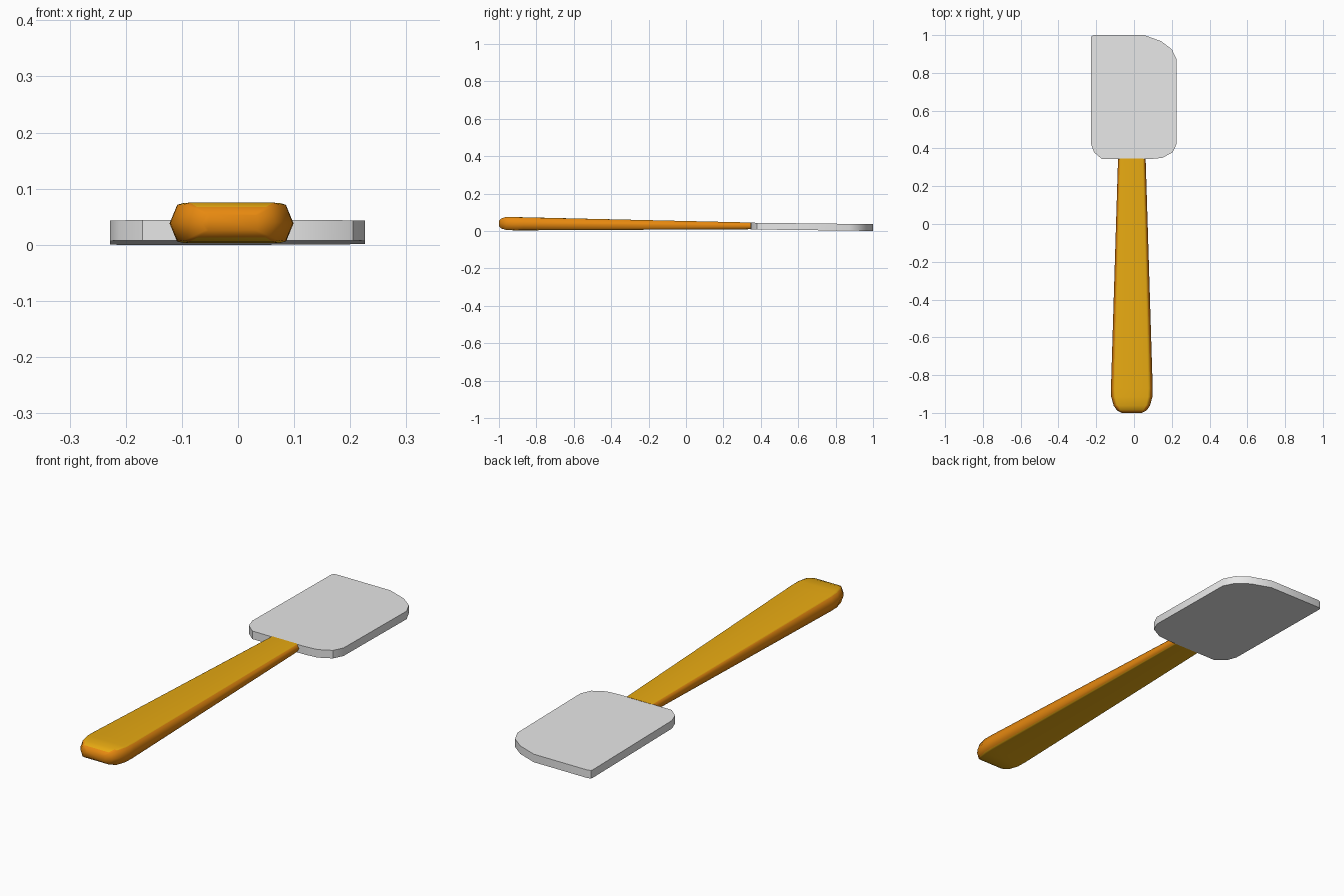
import bpy, bmesh

if "Cube" in bpy.data.objects:
    bpy.data.objects.remove(bpy.data.objects["Cube"])


def material(name, rgb):
    m = bpy.data.materials.new(name)
    m.diffuse_color = (*rgb, 1)
    m.use_nodes = True
    m.node_tree.nodes["Principled BSDF"].inputs["Base Color"].default_value = m.diffuse_color
    return m


grey = material("light grey", (0.8, 0.8, 0.8))
ochre = material("ochre", (0.8, 0.40, 0.006))
orange = material("orange", (0.8, 0.25, 0.005))


def finish(name, bm, mats):
    bmesh.ops.recalc_face_normals(bm, faces=bm.faces)
    me = bpy.data.meshes.new(name)
    bm.to_mesh(me)
    bm.free()
    ob = bpy.data.objects.new(name, me)
    bpy.context.collection.objects.link(ob)
    for m in mats:
        me.materials.append(m)
    return ob


def smooth(ob, degrees):
    bpy.ops.object.select_all(action='DESELECT')
    ob.select_set(True)
    bpy.context.view_layer.objects.active = ob
    bpy.ops.object.shade_smooth_by_angle(angle=degrees * 3.14159 / 180)


# Blade: flat outline with one square and one sweeping corner, tilted down to the tip
outline = [(-0.228, 0.985), (-0.225, 0.995), (-0.212, 1.0), (0.055, 1.0),
           (0.145, 0.967), (0.2, 0.925), (0.226, 0.872), (0.226, 0.425),
           (0.205, 0.38), (0.15, 0.35), (0.09, 0.344), (-0.17, 0.344),
           (-0.212, 0.38), (-0.228, 0.425)]
bm = bmesh.new()
low, high = [], []
for x, y in outline:
    z = 0.008 * (1 - y) / 0.656
    low.append(bm.verts.new((x, y, z)))
    high.append(bm.verts.new((x, y, z + 0.036)))
bm.faces.new(low)
bm.faces.new(high)
for i in range(len(outline)):
    j = (i + 1) % len(outline)
    bm.faces.new((low[i], low[j], high[j], high[i]))
smooth(finish("blade", bm, [grey]), 35)

# Handle: six-sided section with softened corners, lofted along y
section = [(1, 0), (0.88, 0.92), (0.78, 1), (-0.78, 1), (-0.88, 0.92),
           (-1, 0), (-0.88, -0.92), (-0.78, -1), (0.78, -1), (0.88, -0.92)]
# y, half width, bottom z, top z
stations = [(-1.0, 0.052, 0.025, 0.054), (-0.987, 0.078, 0.013, 0.067),
            (-0.962, 0.096, 0.005, 0.075), (-0.915, 0.109, 0.003, 0.0745),
            (-0.87, 0.1105, 0.0032, 0.073), (0.347, 0.073, 0.009, 0.045)]
bm = bmesh.new()
rings = []
for y, w, lo, hi in stations:
    mid, h = (lo + hi) / 2, (hi - lo) / 2
    rings.append([bm.verts.new((-0.0115 + u * w, y, mid + v * h)) for u, v in section])
n = len(section)
for a, b in zip(rings, rings[1:]):
    for i in range(n):
        j = (i + 1) % n
        bm.faces.new((a[i], a[j], b[j], b[i]))
bm.faces.new(rings[0])
bm.faces.new(rings[-1])
handle = finish("handle", bm, [ochre, orange])
# Broad top and bottom are ochre, sides and butt end are orange
for p in handle.data.polygons:
    p.material_index = 0 if abs(p.normal.z) > 0.9 else 1
smooth(handle, 55)
